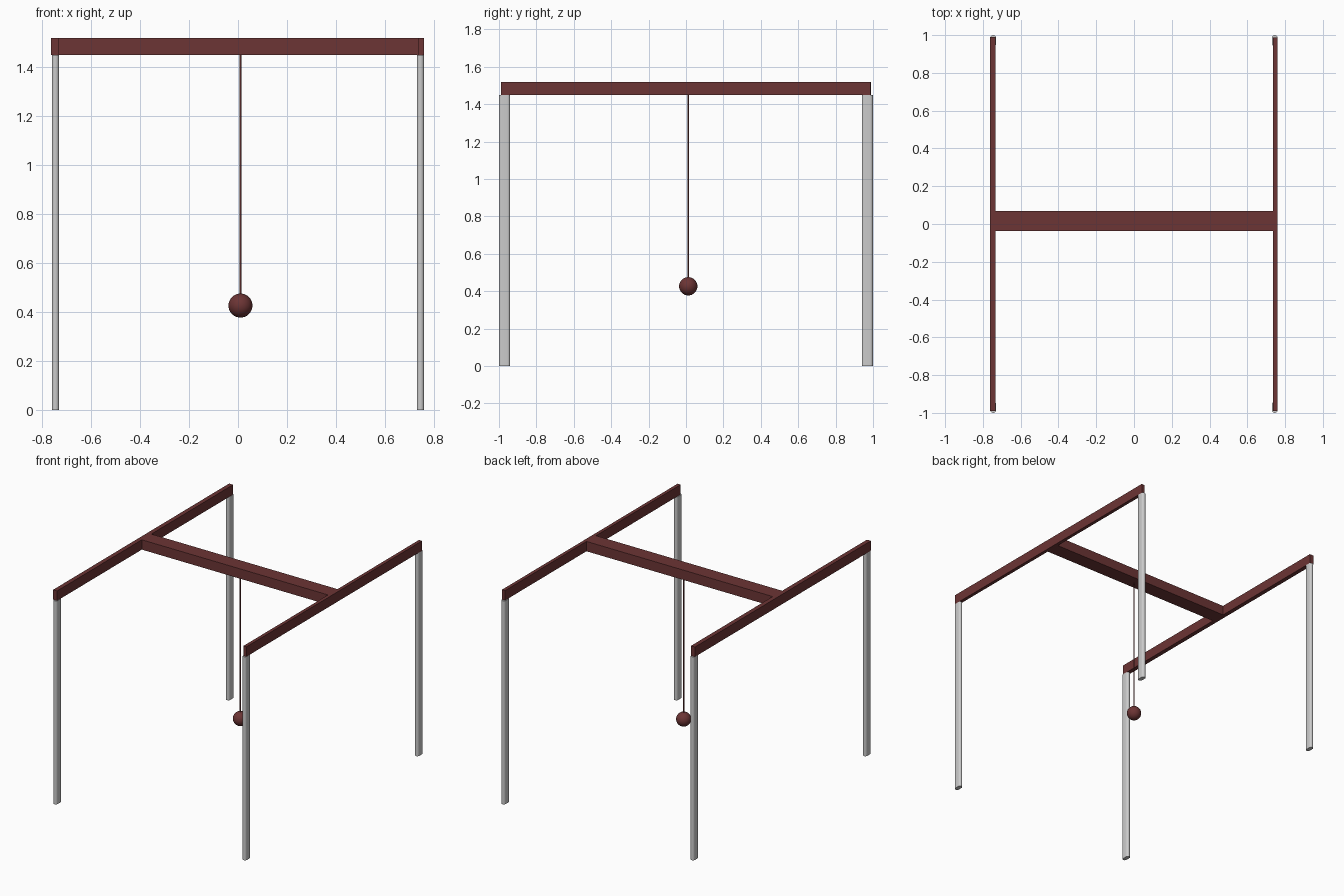
import bpy
import bmesh
import math

if "Cube" in bpy.data.objects:
    bpy.data.objects.remove(bpy.data.objects["Cube"])


def material(name, color):
    m = bpy.data.materials.new(name)
    m.diffuse_color = color
    m.use_nodes = True
    m.node_tree.nodes["Principled BSDF"].inputs["Base Color"].default_value = m.diffuse_color
    return m


RED = material("dark_red", (0.15, 0.035, 0.035, 1))


def finish(name, bm, mat=None):
    bmesh.ops.recalc_face_normals(bm, faces=bm.faces)
    mesh = bpy.data.meshes.new(name)
    bm.to_mesh(mesh)
    bm.free()
    ob = bpy.data.objects.new(name, mesh)
    bpy.context.collection.objects.link(ob)
    if mat:
        mesh.materials.append(mat)
    return ob


def smooth(ob, angle=40):
    bpy.ops.object.select_all(action='DESELECT')
    ob.select_set(True)
    bpy.context.view_layer.objects.active = ob
    bpy.ops.object.shade_smooth_by_angle(angle=math.radians(angle))


def beam(name, x, y, z):
    bm = bmesh.new()
    bmesh.ops.create_cube(bm, size=1)
    for v in bm.verts:
        for i, (lo, hi) in enumerate((x, y, z)):
            v.co[i] = lo if v.co[i] < 0 else hi
    return finish(name, bm, RED)


def leg(name, x, y, width=0.030, depth=0.060, height=1.449, steps=10):
    # Oblong tube section: flat sides, half-round front and back
    r = width / 2
    bm = bmesh.new()
    ring = []
    for end in (1, -1):
        for i in range(steps + 1):
            a = math.pi * i / steps + (0 if end > 0 else math.pi)
            ring.append(bm.verts.new((x + r * math.cos(a),
                                      y + end * (depth / 2 - r) + r * math.sin(a), 0)))
    face = bm.faces.new(ring)
    ext = bmesh.ops.extrude_face_region(bm, geom=[face], use_keep_orig=True)
    tops = [g for g in ext["geom"] if isinstance(g, bmesh.types.BMVert)]
    bmesh.ops.translate(bm, verts=tops, vec=(0, 0, height))
    smooth(finish(name, bm))


# Four legs
for sx, side in ((-1, "left"), (1, "right")):
    for sy, end in ((-1, "front"), (1, "back")):
        leg(f"{end}_{side}_leg", sx * 0.745, sy * 0.97)

# Side rails and the cross beam
Z = (1.449, 1.519)
beam("left_rail", (-0.763, -0.732), (-0.99, 0.99), Z)
beam("right_rail", (0.735, 0.759), (-0.99, 0.987), Z)
beam("cross_beam", (-0.732, 0.735), (-0.037, 0.07), Z)

# Hanging cord
CX, CY, CZ = 0.01, 0.012, 0.426
bm = bmesh.new()
bmesh.ops.create_cone(bm, cap_ends=True, segments=16, radius1=0.004, radius2=0.004, depth=0.99)
bmesh.ops.translate(bm, verts=bm.verts, vec=(CX, CY, 1.45 - 0.495))
smooth(finish("cord", bm, RED))

# Ball weight
bm = bmesh.new()
bmesh.ops.create_uvsphere(bm, u_segments=32, v_segments=16, radius=0.049)
bmesh.ops.translate(bm, verts=bm.verts, vec=(CX, CY, CZ))
smooth(finish("ball", bm, RED))
